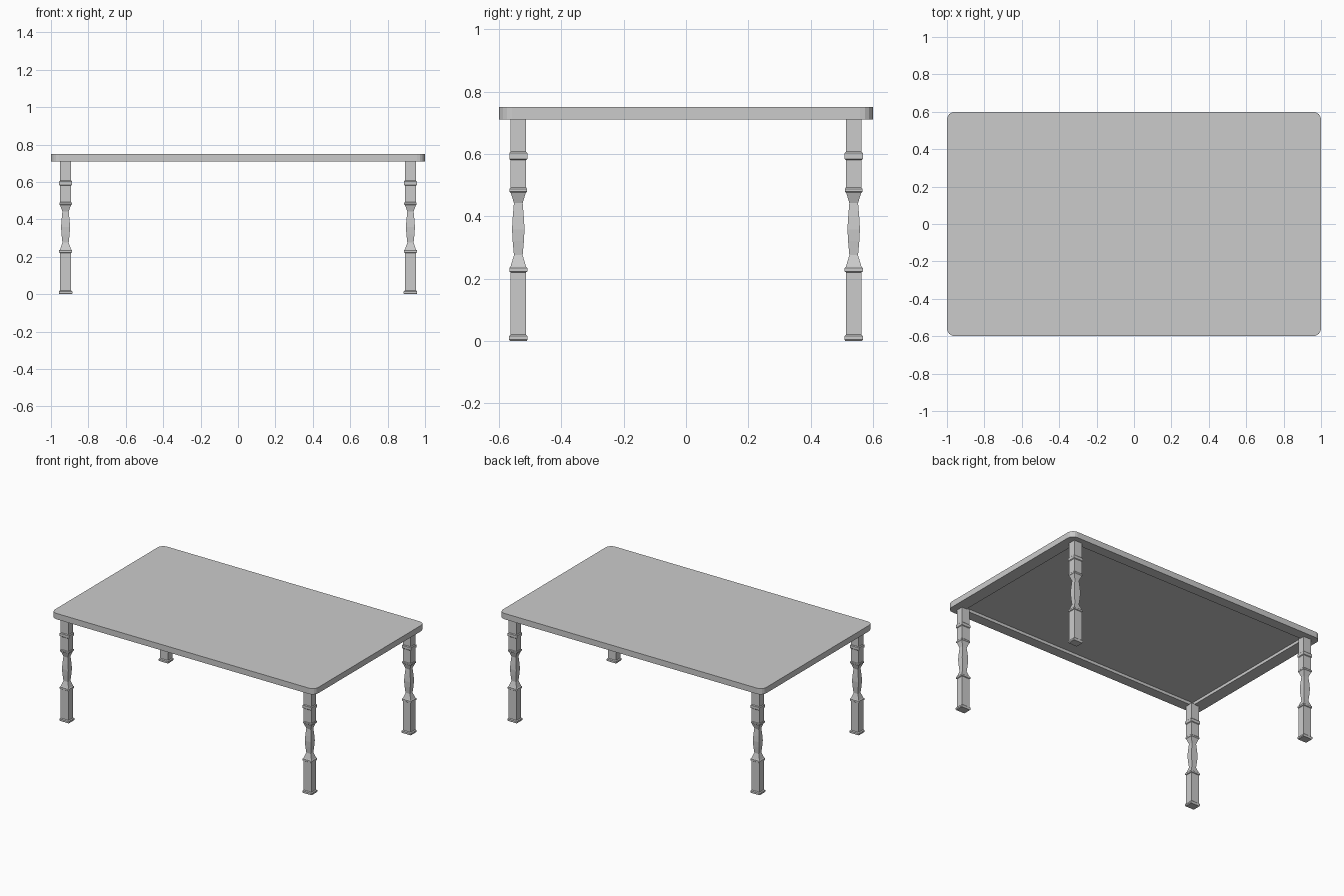
import bpy, bmesh, math

if "Cube" in bpy.data.objects:
    bpy.data.objects.remove(bpy.data.objects["Cube"])

TOP_Z, UNDER_Z = 0.75, 0.71
LEG_X, LEG_Y = 0.922, 0.538


def make_object(name, bm):
    bmesh.ops.recalc_face_normals(bm, faces=bm.faces)
    mesh = bpy.data.meshes.new(name)
    bm.to_mesh(mesh)
    bm.free()
    obj = bpy.data.objects.new(name, mesh)
    bpy.context.collection.objects.link(obj)
    return obj


# Tabletop: slab with rounded corners and a shallow recess underneath
bm = bmesh.new()
outline = []
radius, steps = 0.042, 4
for i, (sx, sy) in enumerate([(1, 1), (-1, 1), (-1, -1), (1, -1)]):
    for k in range(steps + 1):
        a = math.pi / 2 * (i + k / steps)
        outline.append(bm.verts.new((sx * (1 - radius) + radius * math.cos(a),
                                     sy * (0.6 - radius) + radius * math.sin(a),
                                     UNDER_Z)))
under = bm.faces.new(outline)
bm.faces.ensure_lookup_table()
slab = bmesh.ops.extrude_face_region(bm, geom=[under], use_keep_orig=True)
raised = [v for v in slab["geom"] if isinstance(v, bmesh.types.BMVert)]
bmesh.ops.translate(bm, verts=raised, vec=(0, 0, TOP_Z - UNDER_Z))
tabletop = make_object("tabletop", bm)

bm = bmesh.new()
bmesh.ops.create_cube(bm, size=1)
bmesh.ops.scale(bm, verts=bm.verts, vec=(1.83, 1.06, 0.04))
bmesh.ops.translate(bm, verts=bm.verts, vec=(0, 0, UNDER_Z))
recess = make_object("recess_cutter", bm)
recess.hide_render = True
recess.hide_set(True)
cut = tabletop.modifiers.new("recess", 'BOOLEAN')
cut.object = recess
cut.operation = 'DIFFERENCE'
cut.solver = 'EXACT'

# Leg profile: (half depth, height), swept around a square section
PROFILE = [
    (0.027, 0), (0.030, 0.005), (0.030, 0.015), (0.025, 0.020),
    (0.025, 0.220), (0.029, 0.223), (0.029, 0.234), (0.025, 0.238),
    (0.014, 0.275), (0.018, 0.320), (0.020, 0.358), (0.018, 0.395),
    (0.014, 0.442), (0.024, 0.475), (0.028, 0.479), (0.028, 0.488),
    (0.025, 0.492), (0.025, 0.580), (0.029, 0.584), (0.029, 0.602),
    (0.025, 0.607), (0.025, UNDER_Z + 0.005),
]


def make_leg(name, x, y):
    bm = bmesh.new()
    rings = [[bm.verts.new((x + sx * h * 1.2, y + sy * h, z))
              for sx, sy in [(1, 1), (-1, 1), (-1, -1), (1, -1)]]
             for h, z in PROFILE]
    for low, high in zip(rings, rings[1:]):
        for i in range(4):
            j = (i + 1) % 4
            bm.faces.new((low[i], low[j], high[j], high[i]))
    bm.faces.new(rings[0])
    bm.faces.new(rings[-1])
    return make_object(name, bm)


# Four matching turned legs
for row, sy in [("front", -1), ("back", 1)]:
    for side, sx in [("left", -1), ("right", 1)]:
        make_leg(f"{row}_{side}_leg", sx * LEG_X, sy * LEG_Y)
